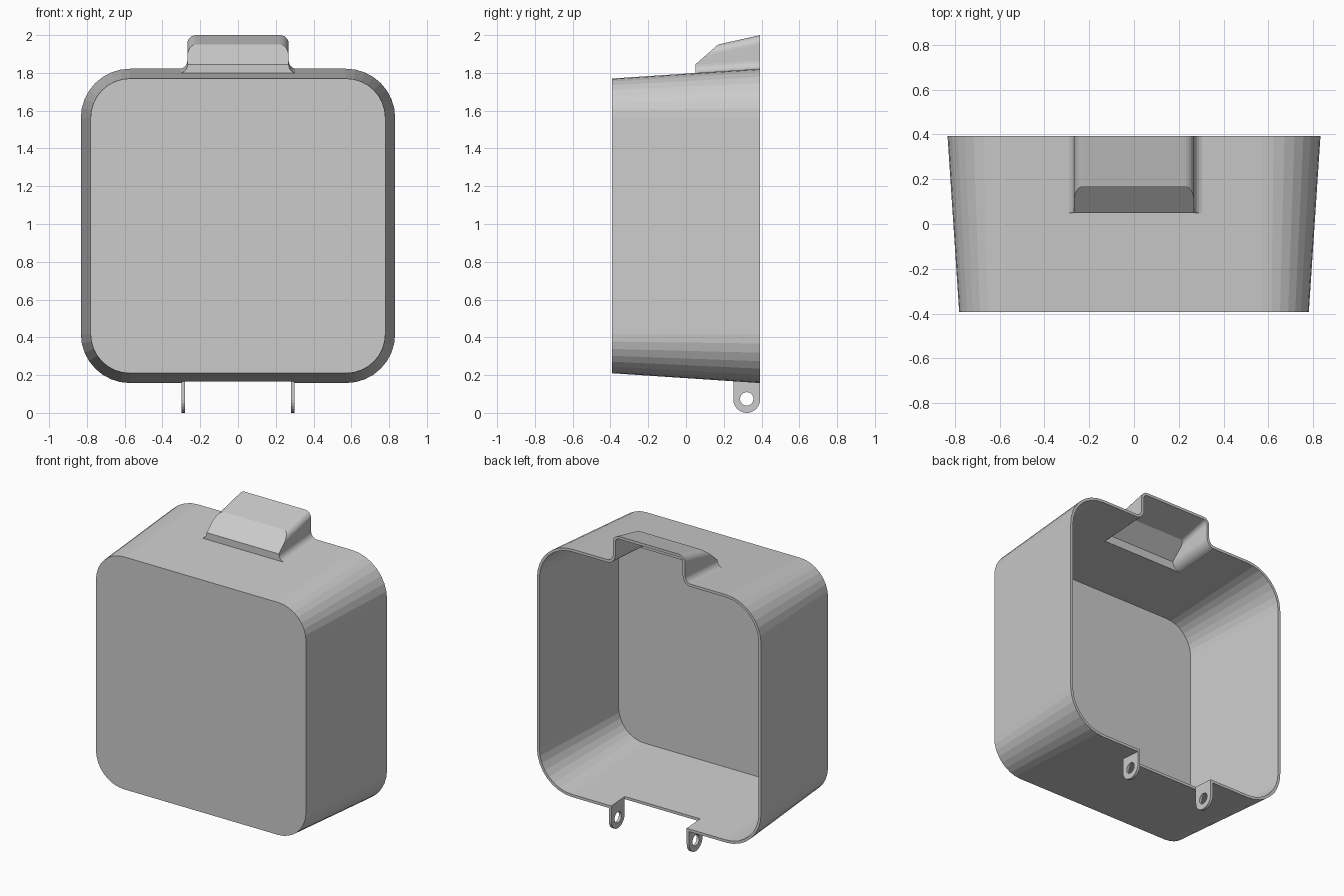
import bpy, bmesh
from math import pi, sin, cos
from mathutils import Vector

if "Cube" in bpy.data.objects:
    bpy.data.objects.remove(bpy.data.objects["Cube"])

WALL = 0.018
FRONT, BACK = -0.3925, 0.3925
CZ = 0.99          # height of the case centre
CORNER = 0.572     # corner arc centres, constant along the depth


def half(y):
    """Half size of the tapered case at depth y."""
    return 0.78 + 0.052 * (y - FRONT) / (BACK - FRONT)


def to_object(name, bm):
    bmesh.ops.recalc_face_normals(bm, faces=bm.faces)
    mesh = bpy.data.meshes.new(name)
    bm.to_mesh(mesh)
    bm.free()
    ob = bpy.data.objects.new(name, mesh)
    bpy.context.collection.objects.link(ob)
    return ob


def loft(rings):
    """Closed solid through matching rings of points."""
    bm = bmesh.new()
    vs = [[bm.verts.new(p) for p in ring] for ring in rings]
    n = len(vs[0])
    for a, b in zip(vs, vs[1:]):
        for i in range(n):
            j = (i + 1) % n
            bm.faces.new((a[i], a[j], b[j], b[i]))
    bm.faces.new(vs[0])
    bm.faces.new(vs[-1])
    return bm


def arc(cx, cz, r, a0, a1, n):
    return [(cx + r * cos(a0 + (a1 - a0) * i / n), cz + r * sin(a0 + (a1 - a0) * i / n))
            for i in range(n + 1)]


def box(name, x, y, z):
    ring = [(x[0], z[0]), (x[1], z[0]), (x[1], z[1]), (x[0], z[1])]
    return to_object(name, loft([[(px, d, pz) for px, pz in ring] for d in y]))


def boolean(ob, other, op):
    mod = ob.modifiers.new("bool", 'BOOLEAN')
    mod.operation, mod.object, mod.solver = op, other, 'EXACT'
    bpy.context.view_layer.objects.active = ob
    bpy.ops.object.modifier_apply(modifier=mod.name)
    bpy.data.objects.remove(other)


def case_solid(name, off, y0, y1):
    """Tapered rounded box, shrunk by off."""
    def ring(y):
        r = half(y) - off - CORNER
        pts = []
        for k, (sx, sz) in enumerate([(1, 1), (-1, 1), (-1, -1), (1, -1)]):
            pts += arc(sx * CORNER, CZ + sz * CORNER, r, k * pi / 2, (k + 1) * pi / 2, 8)
        return [(x, y, z) for x, z in pts]
    return to_object(name, loft([ring(y0), ring(y1)]))


def hood_solid(name, off, y0, y1):
    """Latch hood with flared foot, rounded top and chamfered front."""
    w, foot, top_r = 0.268 - off, 0.045 + off, 0.045 - off

    def ring(y):
        base = CZ + half(y) - off - 0.001
        top = 1.95 + 0.05 * (y - 0.17) / (BACK - 0.17) - off
        side = [(w + foot, base - 0.01)]
        side += arc(w + foot, base + foot, foot, -pi / 2, -pi, 6)
        side += arc(w - top_r, top - top_r, top_r, 0, pi / 2, 6)
        return [(x, y, z) for x, z in side + [(-x, z) for x, z in reversed(side)]]

    bm = loft([ring(y0), ring(y1)])
    normal = Vector((0, -0.105, 0.12)).normalized()
    cut = bmesh.ops.bisect_plane(
        bm, geom=bm.verts[:] + bm.edges[:] + bm.faces[:],
        plane_co=Vector((0, 0.05, 1.845)) - normal * off, plane_no=normal, clear_outer=True)
    bmesh.ops.holes_fill(bm, edges=[e for e in cut['geom_cut'] if isinstance(e, bmesh.types.BMEdge)])
    return to_object(name, bm)


# Hollow case with latch hood, open at the back
case = case_solid("case_shell", 0, FRONT, 0.5)
boolean(case, hood_solid("hood", 0, 0.05, 0.5), 'UNION')
cavity = case_solid("cavity", WALL, FRONT + WALL, 0.6)
boolean(cavity, hood_solid("hood_cavity", WALL, 0.05 + WALL, 0.6), 'UNION')
boolean(case, cavity, 'DIFFERENCE')
boolean(case, box("back_trim", (-2, 2), (BACK, 1), (-1, 3)), 'DIFFERENCE')

# Notch in the lower rim between the hinge tabs
boolean(case, box("notch", (-0.28, 0.28), (0.25, 0.6), (0.05, 0.26)), 'DIFFERENCE')

# Pair of hinge tabs with pin holes
R = 0.071
TY = BACK - R
outline = [(TY + R, 0.172)] + arc(TY, R, R, 0, -pi, 12) + [(TY - R, 0.18)]
for side, name in ((1, "hinge_tab_right"), (-1, "hinge_tab_left")):
    tab = to_object(name, loft([[(side * x, y, z) for y, z in outline] for x in (0.28, 0.298)]))
    hole = arc(TY, R + 0.003, 0.036, 0, 2 * pi, 16)[:-1]
    pin = to_object("pin_hole", loft([[(side * x, y, z) for y, z in hole] for x in (0.2, 0.4)]))
    boolean(tab, pin, 'DIFFERENCE')
